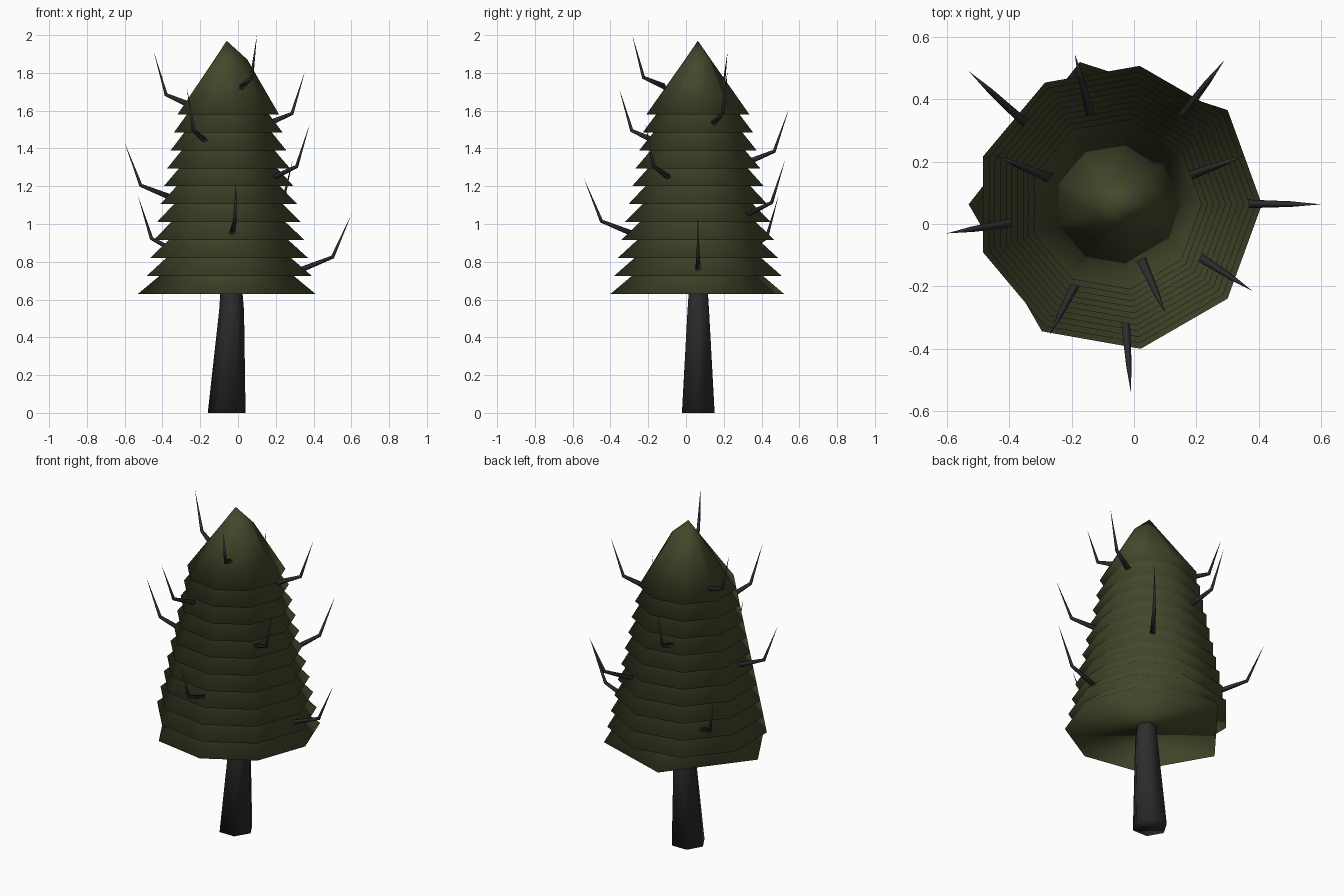
import bpy, bmesh, math
from mathutils import Vector

if "Cube" in bpy.data.objects:
    bpy.data.objects.remove(bpy.data.objects["Cube"])

CX, CY = -0.06, 0.063


def material(name, rgb):
    m = bpy.data.materials.new(name)
    m.diffuse_color = (*rgb, 1)
    m.use_nodes = True
    m.node_tree.nodes["Principled BSDF"].inputs["Base Color"].default_value = m.diffuse_color
    return m


GREEN = material("dark pine green", (0.055, 0.064, 0.024))
BARK = material("charcoal bark", (0.027, 0.026, 0.027))


def make(name, rings, mat):
    """Skin a list of equal-length rings; a ring with one point is a tip."""
    bm = bmesh.new()
    vs = [[bm.verts.new(p) for p in ring] for ring in rings]
    bm.faces.new(vs[0])
    for a, b in zip(vs, vs[1:]):
        n = len(a)
        for i in range(n):
            j = (i + 1) % n
            if len(b) == 1:
                bm.faces.new((a[i], a[j], b[0]))
            else:
                bm.faces.new((a[i], a[j], b[j], b[i]))
    if len(vs[-1]) > 1:
        bm.faces.new(vs[-1])
    bmesh.ops.recalc_face_normals(bm, faces=bm.faces)
    for f in bm.faces:
        f.smooth = True
    me = bpy.data.meshes.new(name)
    bm.to_mesh(me)
    bm.free()
    me.materials.append(mat)
    ob = bpy.data.objects.new(name, me)
    bpy.context.collection.objects.link(ob)
    return ob


def circle(cx, cy, z, radii, degrees):
    return [(cx + r * math.cos(math.radians(d)), cy + r * math.sin(math.radians(d)), z)
            for r, d in zip(radii, degrees)]


# Foliage: eleven overlapping cones, the lowest with a coarser outline
NINE = [40 * i for i in range(9)]
SEVEN = [0, 40, 104, 180, 240, 280, 320]
TIERS = 11
for i in range(TIERS):
    z, r = 0.63 + 0.095 * i, 0.47 - 0.0193 * i
    angles = SEVEN if i == 0 else NINE
    rings = [circle(CX, CY, z, [r] * len(angles), angles)]
    if i == TIERS - 1:
        # slightly bulged crown on one side
        radii = [0.11, 0.10] + [0.07] * 7
        rings.append(circle(CX, CY, 1.87, radii, angles))
    rings.append([(CX, CY, z + 0.39)])
    make(f"foliage_tier_{i + 1}", rings, GREEN)

# Trunk: leaning, tapered hexagon
HEX = [60 * i for i in range(6)]
trunk = [(-0.06, 0.0, 0.10), (-0.034, 0.54, 0.066), (-0.035, 0.66, 0.057), (-0.06, 1.4, 0.03)]
make("trunk", [circle(x, 0.065, z, [r] * 6, HEX) for x, z, r in trunk], BARK)

# Twigs: stick outward, then bend up to a sharp tip (tip positions)
TIPS = [(0.60, 0.063, 1.05), (-0.01, -0.54, 1.24), (-0.60, -0.03, 1.43),
        (0.355, 0.22, 1.81), (-0.53, 0.49, 1.15), (0.29, 0.525, 1.34),
        (-0.19, 0.545, 1.61), (-0.445, 0.22, 1.91), (0.38, -0.215, 1.53),
        (-0.27, -0.355, 1.72), (0.10, -0.285, 2.0)]
up = Vector((0, 0, 1))
for i, t in enumerate(TIPS):
    tip = Vector(t)
    out = Vector((tip.x - CX, tip.y - CY, 0))
    r = out.length
    out.normalize()
    side = up.cross(out)
    elbow = tip - out * (0.02 + 0.12 * r) - up * 0.225
    run = 0.32 * r
    start = elbow - out * run - up * run * 0.4

    def section(c, axis, rad):
        return [c + (side * math.cos(a) + axis * math.sin(a)) * rad
                for a in (math.tau * k / 5 for k in range(5))]

    make(f"twig_{i + 1}", [section(start, up, 0.018),
                           section(elbow, (up - out).normalized(), 0.010),
                           [tip]], BARK)
